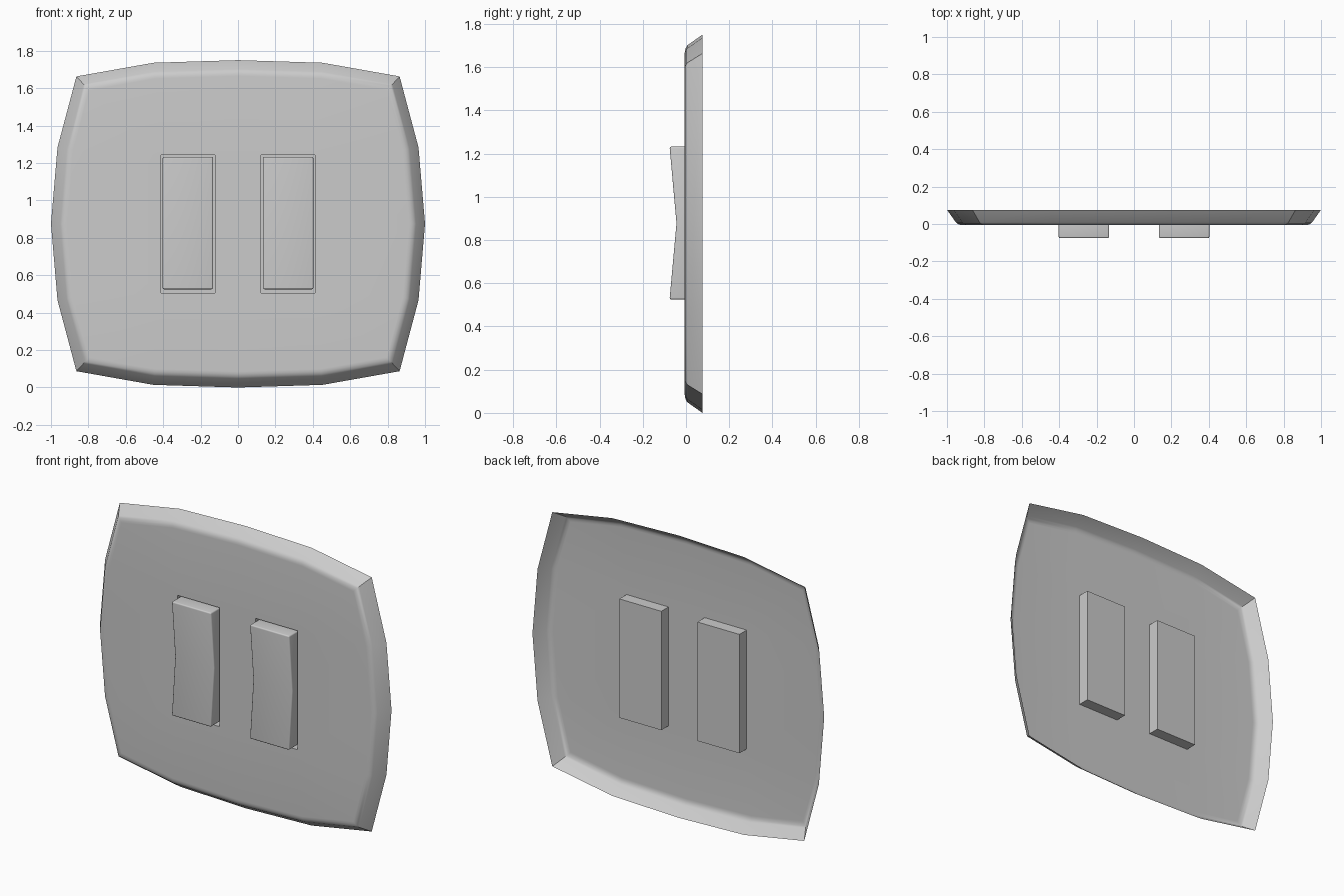
import bpy, bmesh
from mathutils import Vector

if "Cube" in bpy.data.objects:
    bpy.data.objects.remove(bpy.data.objects["Cube"])

CZ = 0.875                    # height of the plate centre
SLOT_X, SLOT_W = 0.268, 0.144  # slot centre and half width
SLOT_Z0, SLOT_Z1 = 0.505, 1.242
FRONT, SLOT_BACK = -0.006, 0.065


def finish(bm, name):
    mesh = bpy.data.meshes.new(name)
    bm.to_mesh(mesh)
    bm.free()
    obj = bpy.data.objects.new(name, mesh)
    bpy.context.collection.objects.link(obj)
    bpy.ops.object.select_all(action='DESELECT')
    obj.select_set(True)
    bpy.context.view_layer.objects.active = obj
    bpy.ops.object.shade_smooth_by_angle(angle=0.56)
    return obj


def inset(points, d):
    """Move a counter-clockwise outline inwards by d, with mitred corners."""
    out = []
    for i, p in enumerate(points):
        a = (p - points[i - 1]).normalized()
        b = (points[(i + 1) % len(points)] - p).normalized()
        na, nb = Vector((-a.y, a.x)), Vector((-b.y, b.x))
        m = (na + nb).normalized()
        out.append(p + m * (d / m.dot(na)))
    return out


def bridge(bm, a, b):
    for i in range(len(a)):
        j = (i + 1) % len(a)
        bm.faces.new((a[i], a[j], b[j], b[i]))


def ring(bm, points, y):
    return [bm.verts.new((p.x, y, p.y)) for p in points]


def loop_edges(bm, vs):
    return [bm.edges.get((vs[i - 1], vs[i])) or bm.edges.new((vs[i - 1], vs[i]))
            for i in range(len(vs))]


# Bulging outline: one quarter mirrored into four
q = [(1.0, 0), (0.965, 0.409), (0.864, 0.788), (0.452, 0.861), (0, 0.875)]
half = q + [(-x, z) for x, z in q[-2::-1]]
full = half + [(-x, -z) for x, z in half[1:-1]]
outline = [Vector((x, z + CZ)) for x, z in full]

# Wall plate: open-backed shell with a rounded flaring rim
bm = bmesh.new()
rings = [ring(bm, inset(outline, d), y) for d, y in
         ((0, 0.076), (0.048, 0.008), (0.058, 0.0), (0.072, -0.005), (0.085, FRONT))]
for a, b in zip(rings, rings[1:]):
    bridge(bm, a, b)

# Slots: pockets pushed back from the front face
edges = loop_edges(bm, rings[-1])
for s in (-1, 1):
    x0, x1 = s * SLOT_X - SLOT_W, s * SLOT_X + SLOT_W
    rect = [Vector(p) for p in ((x0, SLOT_Z0), (x1, SLOT_Z0), (x1, SLOT_Z1), (x0, SLOT_Z1))]
    mouth, floor = ring(bm, rect, FRONT), ring(bm, rect, SLOT_BACK)
    bridge(bm, mouth, floor)
    bm.faces.new(floor)
    edges += loop_edges(bm, mouth)
bmesh.ops.triangle_fill(bm, edges=edges, use_beauty=True, normal=(0, -1, 0))
bmesh.ops.recalc_face_normals(bm, faces=bm.faces)
biggest = max(bm.faces, key=lambda f: f.calc_area())
if biggest.normal.y > 0:
    bmesh.ops.reverse_faces(bm, faces=bm.faces)
finish(bm, "wall_plate")

# Rocker switches: shallow V profile extruded sideways, edges softened
profile = [(0.06, 0.525), (-0.076, 0.525), (-0.044, 0.878), (-0.076, 1.232), (0.06, 1.232)]
for s, name in ((-1, "left_rocker"), (1, "right_rocker")):
    bm = bmesh.new()
    sides = [[bm.verts.new((s * SLOT_X + dx, y, z)) for y, z in profile]
             for dx in (-0.135, 0.135)]
    bridge(bm, *sides)
    for side in sides:
        bm.faces.new(side)
    bmesh.ops.recalc_face_normals(bm, faces=bm.faces)
    sharp = [e for e in bm.edges if e.calc_face_angle() > 0.6]
    bmesh.ops.bevel(bm, geom=sharp, offset=0.008, segments=3, profile=0.5, affect='EDGES')
    finish(bm, name)
